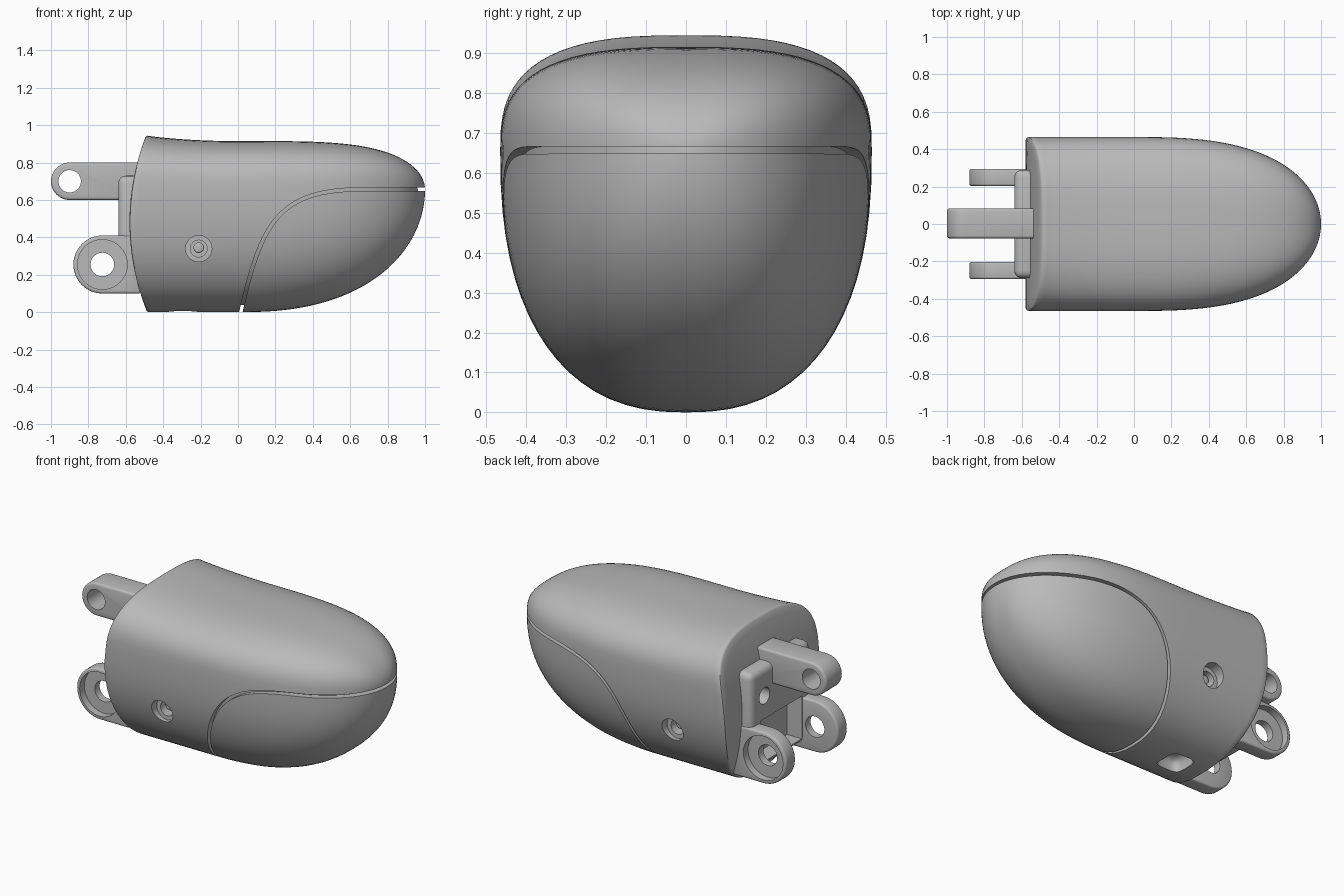
import bpy, bmesh, math
from mathutils import Vector, Matrix
from mathutils.geometry import interpolate_bezier

cube = bpy.data.objects.get("Cube")
if cube:
    bpy.data.objects.remove(cube, do_unlink=True)

GREY = (0.49, 0.49, 0.49, 1)
mat = bpy.data.materials.new("plain grey")
mat.use_nodes = True
mat.diffuse_color = GREY
mat.node_tree.nodes["Principled BSDF"].inputs["Base Color"].default_value = GREY

MID = 0.655          # height of the widest line
REAR = -0.58


def finish(name, bm):
    bmesh.ops.recalc_face_normals(bm, faces=bm.faces)
    mesh = bpy.data.meshes.new(name)
    bm.to_mesh(mesh)
    bm.free()
    mesh.materials.append(mat)
    ob = bpy.data.objects.new(name, mesh)
    bpy.context.collection.objects.link(ob)
    return ob


def activate(ob):
    bpy.ops.object.select_all(action='DESELECT')
    ob.select_set(True)
    bpy.context.view_layer.objects.active = ob


def apply(ob, kind, **settings):
    m = ob.modifiers.new(kind.lower(), kind)
    for key, value in settings.items():
        setattr(m, key, value)
    activate(ob)
    bpy.ops.object.modifier_apply(modifier=m.name)


def cut(cutter, *targets):
    for ob in targets:
        apply(ob, 'BOOLEAN', object=cutter, operation='DIFFERENCE', solver='EXACT')
    bpy.data.objects.remove(cutter, do_unlink=True)


def bevel(ob, width, segments=3):
    apply(ob, 'BEVEL', width=width, segments=segments, limit_method='ANGLE')


def prism(name, outline, y0, y1):
    """Extrude an (x, z) outline along y."""
    bm = bmesh.new()
    face = bm.faces.new([bm.verts.new((x, y0, z)) for x, z in outline])
    out = bmesh.ops.extrude_face_region(bm, geom=[face])
    bmesh.ops.translate(bm, vec=(0, y1 - y0, 0),
                        verts=[v for v in out["geom"] if isinstance(v, bmesh.types.BMVert)])
    return finish(name, bm)


def box(name, lo, hi):
    return prism(name, [(lo[0], lo[2]), (hi[0], lo[2]), (hi[0], hi[2]), (lo[0], hi[2])], lo[1], hi[1])


def rod(name, x, z, r, y0, y1, sides=40):
    ring = [(x + r * math.cos(a * math.tau / sides), z + r * math.sin(a * math.tau / sides))
            for a in range(sides)]
    return prism(name, ring, y0, y1)


def lug(name, x, z, r, root, y0, y1):
    """Bar with a round end pointing to -x."""
    arc = [(x - r * math.sin(math.pi * i / 24), z + r * math.cos(math.pi * i / 24)) for i in range(25)]
    return prism(name, arc + [(root, z - r), (root, z + r)], y0, y1)


def rear_x(z):
    return REAR + 0.09 * ((z - 0.48) / 0.47) ** 2


def section(x, n=72):
    """Cross-section that is boxy above and rounder below."""
    u = max(x, 0)
    taper = lambda p: math.sqrt(max(0, 1 - u ** p))
    width, below = 0.465 * taper(2.8), MID * taper(2.4)
    above = 0.26 * taper(3.9) + 0.085 * min(x, 0) ** 2
    points = []
    for i in range(n):
        a = math.tau * i / n
        c, s = math.cos(a), math.sin(a)
        e = 2 / (2.8 if s > 0 else 2.4)
        y = math.copysign(abs(c) ** e, c) * width
        z = MID + math.copysign(abs(s) ** e, s) * (above if s > 0 else below)
        blend = max(0, min(1, (-0.1 - x) / (-0.1 - REAR)))
        points.append(Vector((x + (rear_x(z) - REAR) * blend, y, z)))
    return points


def shell(name):
    bm = bmesh.new()
    rings = []
    # domed rear face, rounded rim, then the body up to the nose
    edge = section(REAR)
    centre = Vector((0, 0, 0.5))
    for k, sink in ((0.05, 0), (0.25, 0), (0.5, 0), (0.75, 0), (0.9, 0), (0.98, 0), (0.993, 0.003)):
        ring = [centre.lerp(p, k) for p in edge]
        for p in ring:
            p.x = rear_x(p.z) + sink
        rings.append(ring)
    for p in edge:
        p.x += 0.01
    rings.append(edge)
    rings += [section(REAR + 0.04 + (0.54 * i / 12)) for i in range(13)]
    rings += [section(math.sin(math.pi / 2 * i / 32)) for i in range(1, 32)]
    loops = [[bm.verts.new(p) for p in ring] for ring in rings]
    n = len(edge)
    for a, b in zip(loops, loops[1:]):
        for i in range(n):
            bm.faces.new((a[i], a[(i + 1) % n], b[(i + 1) % n], b[i]))
    rear = bm.verts.new((rear_x(0.5), 0, 0.5))
    nose = bm.verts.new((1, 0, MID))
    for i in range(n):
        bm.faces.new((rear, loops[0][(i + 1) % n], loops[0][i]))
        bm.faces.new((nose, loops[-1][i], loops[-1][(i + 1) % n]))
    return finish(name, bm)


body = shell("fingertip_body")

# Seam groove around the soft pad, kept shallow by an inner core
core = shell("core")
pivot = Vector((0, 0, 0.5))
core.data.transform(Matrix.Translation(pivot) @ Matrix.Diagonal((0.962, 0.925, 0.925, 1))
                    @ Matrix.Translation(-pivot))
path = interpolate_bezier(Vector((0.015, 0)), Vector((0.12, 0.45)), Vector((0.2, 0.645)), Vector((0.62, 0.656)), 28)
path = [Vector((-0.01, -0.1))] + [Vector(p[:2]) for p in path] + [Vector((1.1, 0.657))]
left, right = [], []
for i, p in enumerate(path):
    d = (path[min(i + 1, len(path) - 1)] - path[max(i - 1, 0)]).normalized() * 0.009
    left.append((p.x - d.y, p.y + d.x))
    right.append((p.x + d.y, p.y - d.x))
groove = prism("groove", left + right[::-1], -0.6, 0.6)
cut(core, groove)
cut(groove, body)

# Screw holes in both sides
for side, name in ((-1, "screw_right"), (1, "screw_left")):
    cut(rod("counterbore", -0.21, 0.34, 0.07, side * 0.38, side * 0.6), body)
    cut(rod("bore", -0.21, 0.34, 0.045, side * 0.32, side * 0.5), body)
    screw = rod(name, -0.21, 0.345, 0.028, side * 0.3, side * 0.36, 24)
    bevel(screw, 0.008)

# Slot underneath
slot = box("slot", (-0.375, -0.085, -0.1), (-0.215, 0.085, 0.08))
bevel(slot, 0.04)
cut(slot, body)

# Rear mounting plate with a pocket between the lower lugs
plate = box("mounting_plate", (-0.64, -0.29, 0.13), (-0.52, 0.29, 0.73))
bevel(plate, 0.04, 4)
cut(box("pocket", (-0.7, -0.2, 0.16), (-0.54, 0.2, 0.42)), plate, body)
for y in (-0.16, 0.16):
    hole = rod("plate_hole", 0, 0, 0.05, -0.1, 0.1)
    hole.data.transform(Matrix.Translation((-0.64, y, 0.56)) @ Matrix.Rotation(math.pi / 2, 4, 'Z'))
    cut(hole, plate)

# Upper lug
upper = lug("upper_lug", -0.9, 0.7, 0.1, -0.5, -0.077, 0.083)
bevel(upper, 0.014)
cut(rod("pin_hole", -0.9, 0.7, 0.06, -0.3, 0.3), upper)

# Pair of lower lugs, each with a bearing recess on its outer face
for side, name in ((-1, "lower_lug_right"), (1, "lower_lug_left")):
    part = lug(name, -0.725, 0.255, 0.155, -0.52, side * 0.203, side * 0.295)
    bevel(part, 0.012)
    cut(rod("recess", -0.725, 0.255, 0.133, side * 0.25, side * 0.4), part, plate)
    cut(rod("pin_hole", -0.725, 0.255, 0.063, -0.5, 0.5), part)

for ob in list(bpy.context.collection.objects):
    if ob.type == 'MESH' and mat.name in ob.data.materials:
        activate(ob)
        bpy.ops.object.shade_smooth_by_angle(angle=math.radians(35))
